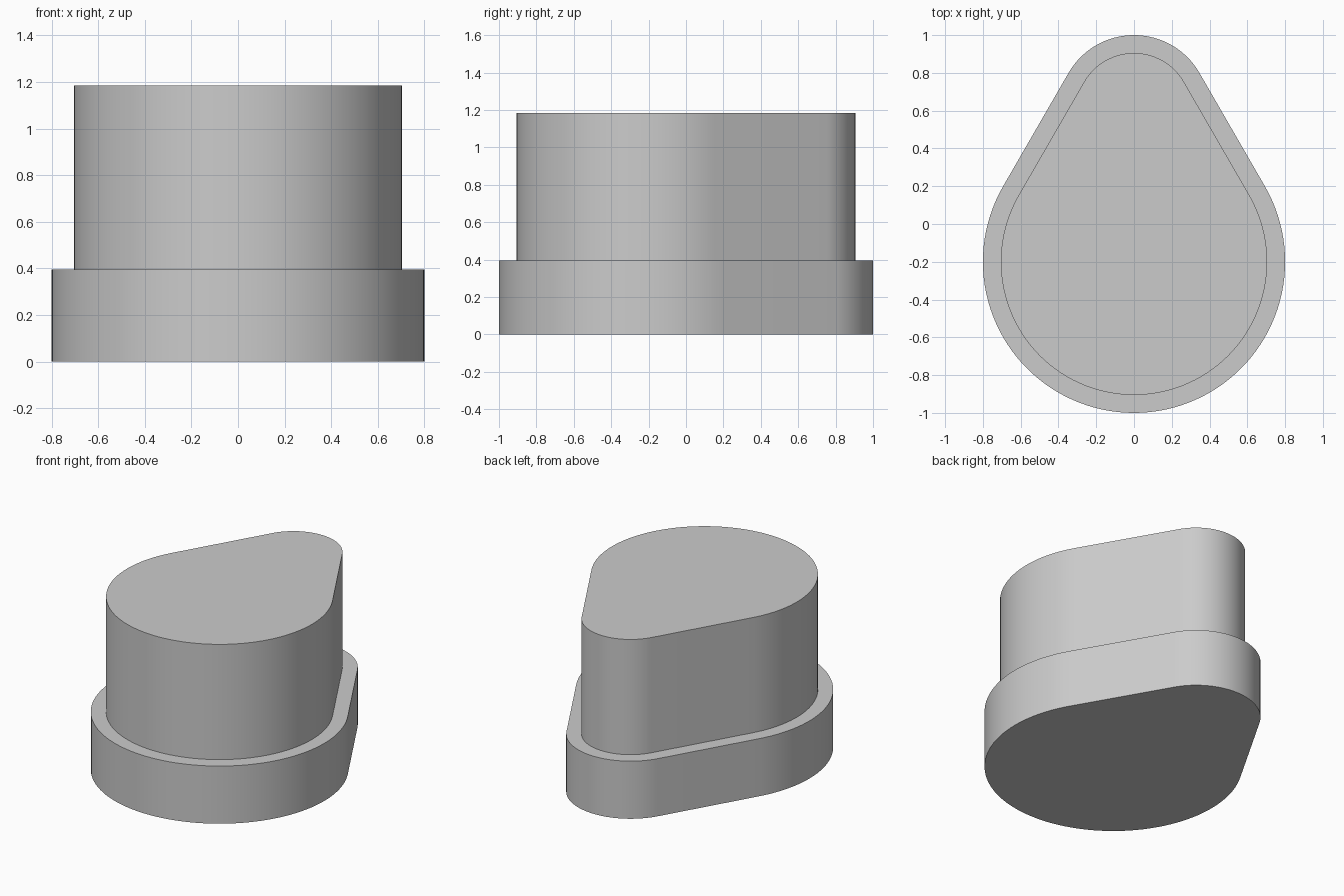
import bpy
import bmesh
from math import sin, cos, radians

cube = bpy.data.objects.get("Cube")
if cube:
    bpy.data.objects.remove(cube, do_unlink=True)

grey = bpy.data.materials.new("light grey")
grey.use_nodes = True
colour = (0.6, 0.6, 0.6, 1)
grey.diffuse_color = colour
grey.node_tree.nodes["Principled BSDF"].inputs["Base Color"].default_value = colour

BIG_Y, SMALL_Y = -0.2, 0.6        # centres of the two arcs
BIG_R, SMALL_R = 0.8, 0.4
TANGENT = 30                      # angle where the straight flanks meet the arcs


def arc(cy, r, start, end, steps):
    angles = [radians(start + (end - start) * i / steps) for i in range(steps + 1)]
    return [(r * cos(a), cy + r * sin(a)) for a in angles]


def teardrop_prism(name, inset, z0, z1):
    """Extrude two arcs joined by tangent flanks."""
    outline = arc(SMALL_Y, SMALL_R - inset, TANGENT, 180 - TANGENT, 40)
    outline += arc(BIG_Y, BIG_R - inset, 180 - TANGENT, 360 + TANGENT, 80)
    bm = bmesh.new()
    base = bm.faces.new([bm.verts.new((x, y, z0)) for x, y in outline])
    top = bmesh.ops.extrude_face_region(bm, geom=[base], use_keep_orig=True)
    verts = [v for v in top["geom"] if isinstance(v, bmesh.types.BMVert)]
    bmesh.ops.translate(bm, verts=verts, vec=(0, 0, z1 - z0))
    bmesh.ops.recalc_face_normals(bm, faces=bm.faces)
    mesh = bpy.data.meshes.new(name)
    bm.to_mesh(mesh)
    bm.free()
    mesh.materials.append(grey)
    obj = bpy.data.objects.new(name, mesh)
    bpy.context.collection.objects.link(obj)
    bpy.ops.object.select_all(action="DESELECT")
    obj.select_set(True)
    bpy.context.view_layer.objects.active = obj
    bpy.ops.object.shade_smooth_by_angle(angle=radians(30))


# Wide flange with a narrower body standing on it
teardrop_prism("base_flange", 0, 0, 0.395)
teardrop_prism("upper_body", 0.095, 0.395, 1.185)
